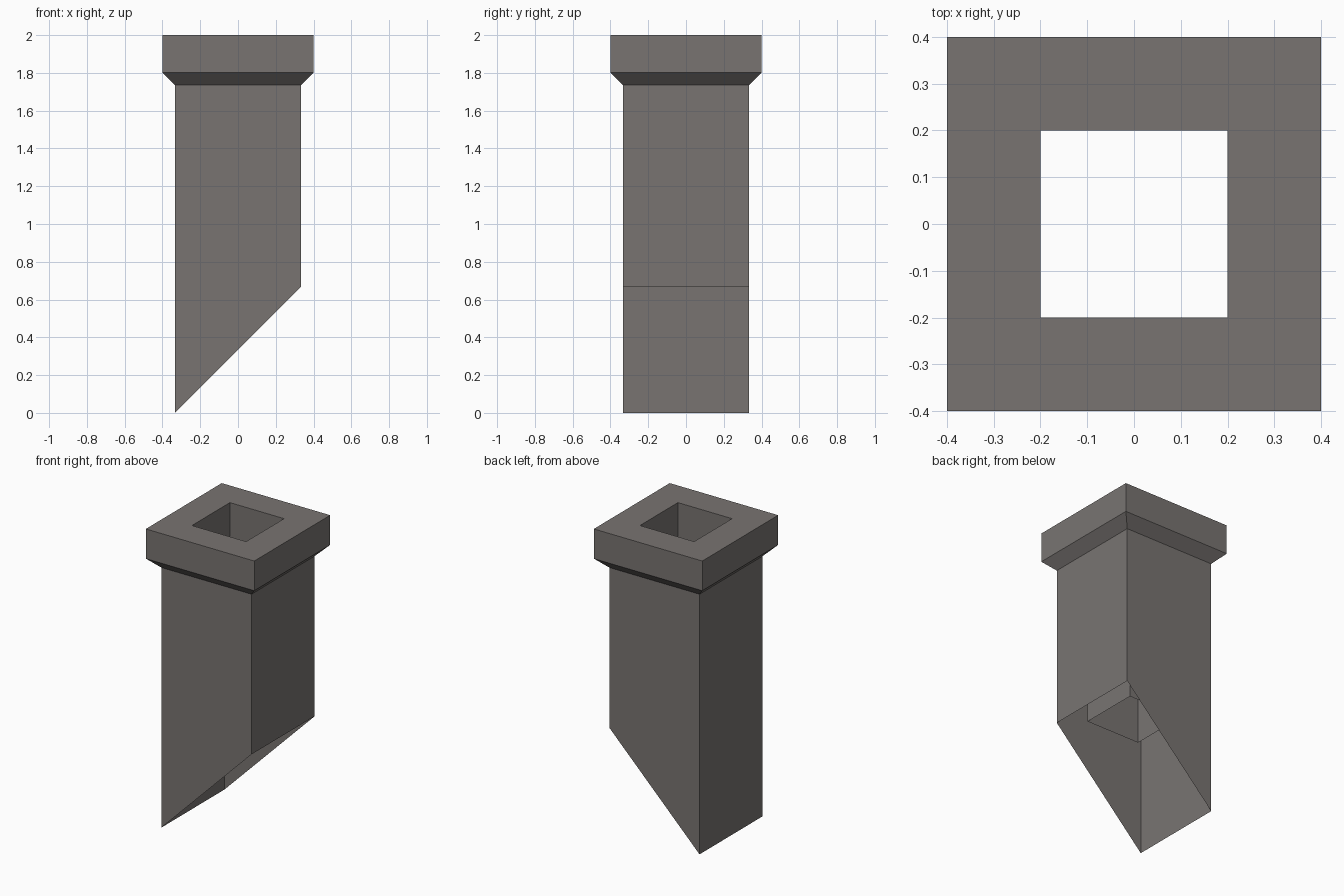
import bpy, bmesh

if "Cube" in bpy.data.objects:
    bpy.data.objects.remove(bpy.data.objects["Cube"])

stone = bpy.data.materials.new("warm grey stone")
stone.diffuse_color = (0.19, 0.175, 0.167, 1)
stone.use_nodes = True
stone.node_tree.nodes["Principled BSDF"].inputs["Base Color"].default_value = stone.diffuse_color

OUTER, CAP, HOLE = 0.333, 0.4, 0.2      # half widths
SLOPE_TOP = 0.667                       # high end of the slanted foot


def square_sleeve(name, levels):
    """Skin of square rings; each level is (half width, height or height rule)."""
    bm = bmesh.new()
    rings = []
    for r, z in levels:
        height = z if callable(z) else (lambda x, z=z: z)
        rings.append([bm.verts.new((sx * r, sy * r, height(sx * r)))
                      for sx, sy in ((-1, -1), (1, -1), (1, 1), (-1, 1))])
    for low, high in zip(rings, rings[1:]):
        for i in range(4):
            j = (i + 1) % 4
            bm.faces.new((low[i], low[j], high[j], high[i]))
    mesh = bpy.data.meshes.new(name)
    bm.to_mesh(mesh)
    bm.free()
    mesh.materials.append(stone)
    ob = bpy.data.objects.new(name, mesh)
    bpy.context.collection.objects.link(ob)
    return ob


# Hollow shaft, open below, its foot cut at 45 degrees to sit on a roof
square_sleeve("shaft", [(OUTER, lambda x: (x + OUTER) * SLOPE_TOP / (2 * OUTER)),
                        (OUTER, 1.735)])

# Cap with a sloping underside and a flat rim around the opening
square_sleeve("cap", [(OUTER, 1.735), (CAP, 1.802), (CAP, 2.0), (HOLE, 2.0)])

# Inner flue hanging from the rim, facing inwards
square_sleeve("flue", [(HOLE, 2.0), (HOLE, SLOPE_TOP)])
